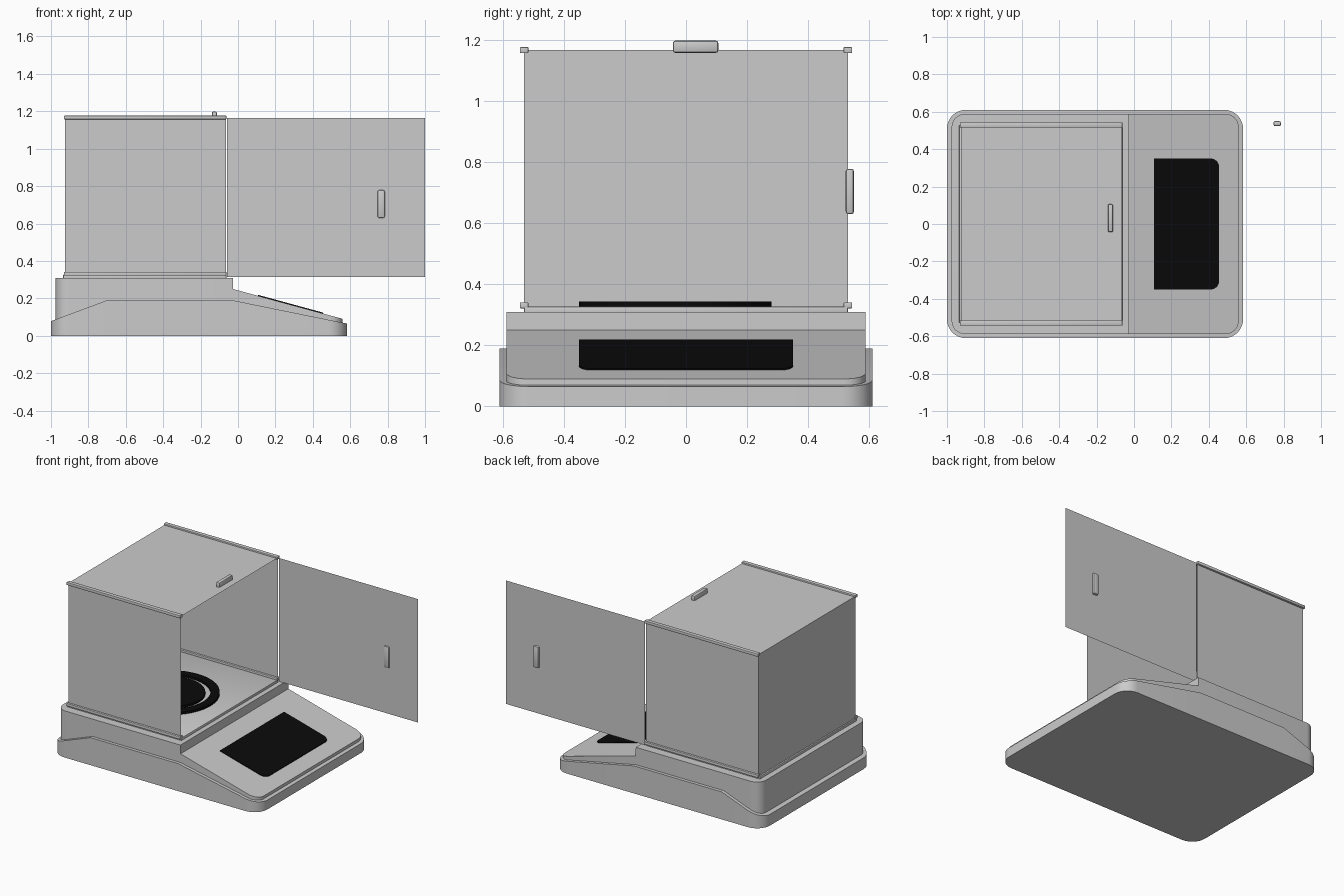
import bpy, bmesh
from math import pi, sin, cos, radians

if "Cube" in bpy.data.objects:
    bpy.data.objects.remove(bpy.data.objects["Cube"])


def finish(name, bm, mat=None, smooth=True):
    bmesh.ops.recalc_face_normals(bm, faces=bm.faces[:])
    me = bpy.data.meshes.new(name)
    bm.to_mesh(me)
    bm.free()
    ob = bpy.data.objects.new(name, me)
    bpy.context.collection.objects.link(ob)
    if mat:
        me.materials.append(mat)
    if smooth:
        bpy.ops.object.select_all(action='DESELECT')
        ob.select_set(True)
        bpy.context.view_layer.objects.active = ob
        bpy.ops.object.shade_smooth_by_angle(angle=radians(30))
    return ob


def outline(x0, x1, y0, y1, radii, seg=8):
    """Rounded rectangle; radii = (left, right) corner radii."""
    rl, rr = radii
    corners = [(x1, y1, -1, -1, rr, 0), (x0, y1, 1, -1, rl, 1),
               (x0, y0, 1, 1, rl, 2), (x1, y0, -1, 1, rr, 3)]
    pts = []
    for x, y, sx, sy, r, q in corners:
        if r == 0:
            pts.append((x, y))
            continue
        for i in range(seg + 1):
            a = (q + i / seg) * pi / 2
            pts.append((x + sx * r + r * cos(a), y + sy * r + r * sin(a)))
    return pts


def height(profile, x):
    for (xa, za), (xb, zb) in zip(profile, profile[1:]):
        if x <= xb + 1e-6:
            return za + (zb - za) * (x - xa) / (xb - xa)
    return profile[-1][1]


def shell(name, pts, profile, bottom, mat=None):
    """Outline extruded up to a height profile along x; bottom is a function of x."""
    bm = bmesh.new()
    bm.faces.new([bm.verts.new((x, y, 0)) for x, y in pts])
    for x, _ in profile[1:-1]:
        bmesh.ops.bisect_plane(bm, geom=bm.verts[:] + bm.edges[:] + bm.faces[:],
                               plane_co=(x, 0, 0), plane_no=(1, 0, 0), dist=1e-5)
    low = bm.verts[:]
    ext = bmesh.ops.extrude_face_region(bm, geom=bm.faces[:], use_keep_orig=True)
    for v in ext['geom']:
        if isinstance(v, bmesh.types.BMVert):
            v.co.z = height(profile, v.co.x)
    for v in low:
        v.co.z = bottom(v.co.x)
    return finish(name, bm, mat)


def box(name, lo, hi, bevel=0.0):
    bm = bmesh.new()
    bmesh.ops.create_cube(bm, size=1)
    for v in bm.verts:
        v.co = [(a + b) / 2 + c * (b - a) for a, b, c in zip(lo, hi, v.co)]
    if bevel:
        bmesh.ops.bevel(bm, geom=bm.edges[:], offset=bevel, segments=2,
                        profile=0.5, affect='EDGES')
    return finish(name, bm, smooth=bool(bevel))


def pane(name, pts):
    bm = bmesh.new()
    bm.faces.new([bm.verts.new(p) for p in pts])
    return finish(name, bm, smooth=False)


def lathe(name, cx, cy, section, mat, seg=64):
    """Closed (r, z) section spun about a vertical axis."""
    bm = bmesh.new()
    vs = [bm.verts.new((cx + r, cy, z)) for r, z in section]
    es = [bm.edges.new((vs[i], vs[(i + 1) % len(vs)])) for i in range(len(vs))]
    bmesh.ops.spin(bm, geom=vs + es, cent=(cx, cy, 0), axis=(0, 0, 1),
                   angle=2 * pi, steps=seg, use_duplicate=False)
    bmesh.ops.remove_doubles(bm, verts=bm.verts[:], dist=1e-5)
    return finish(name, bm, mat)


black = bpy.data.materials.new("black")
black.diffuse_color = (0.003, 0.003, 0.003, 1)
black.use_nodes = True
black.node_tree.nodes["Principled BSDF"].inputs["Base Color"].default_value = black.diffuse_color

# housing: outer tray and stepped inner body
shell("base_tray", outline(-1, 0.583, -0.61, 0.61, (0.1, 0.1)),
      [(-1, 0.078), (-0.7, 0.19), (-0.03, 0.19), (0.583, 0.065)], lambda x: 0)
body = [(-0.975, 0.31), (-0.028, 0.31), (-0.027, 0.25), (0.56, 0.09)]
shell("body", outline(-0.975, 0.56, -0.588, 0.588, (0.07, 0.07)), body, lambda x: 0.02)

# sloped display
slope = lambda x, d: 0.25 - (x + 0.027) * 0.16 / 0.587 + d
shell("display", outline(0.107, 0.455, -0.35, 0.35, (0, 0.045)),
      [(0.107, slope(0.107, 0.005)), (0.455, slope(0.455, 0.005))],
      lambda x: slope(x, -0.01), black)

# weighing chamber floor and pan
X0, X1, Y, Z0, Z1 = -0.925, -0.065, 0.53, 0.325, 1.167
box("chamber_floor", (-0.935, -Y, 0.30), (-0.062, Y, 0.327), 0.004)
lathe("pan_ring", -0.5, -0.035, [(0.258, 0.32), (0.315, 0.32), (0.315, 0.343), (0.258, 0.343)], black)
lathe("pan", -0.5, -0.035, [(0, 0.32), (0.225, 0.32), (0.225, 0.343), (0, 0.343)], black)

# draft shield panes and rails
pane("back_pane", [(X0, -Y, Z0), (X0, Y, Z0), (X0, Y, Z1), (X0, -Y, Z1)])
pane("top_pane", [(X0, -Y, Z1), (X1, -Y, Z1), (X1, Y, Z1), (X0, Y, Z1)])
for side, s in (("front", -1), ("rear", 1)):
    y = s * Y
    pane(side + "_side_pane", [(X0, y, Z0), (X1, y, Z0), (X1, y, Z1), (X0, y, Z1)])
    for level, z in (("lower", 0.331), ("upper", 1.167)):
        box(f"{side}_{level}_rail", (-0.93, y - 0.014, z - 0.01),
            (-0.062, y + 0.014, z + 0.01), 0.003)

# open door, swung out along the rear side
D = 0.533
pane("open_door", [(-0.06, D, 0.313), (1, D, 0.313), (1, D, 1.165), (-0.06, D, 1.165)])

# handles
box("door_handle", (0.746, 0.523, 0.63), (0.785, 0.55, 0.778), 0.008)
box("top_handle", (-0.14, -0.043, 1.158), (-0.112, 0.106, 1.198), 0.008)
